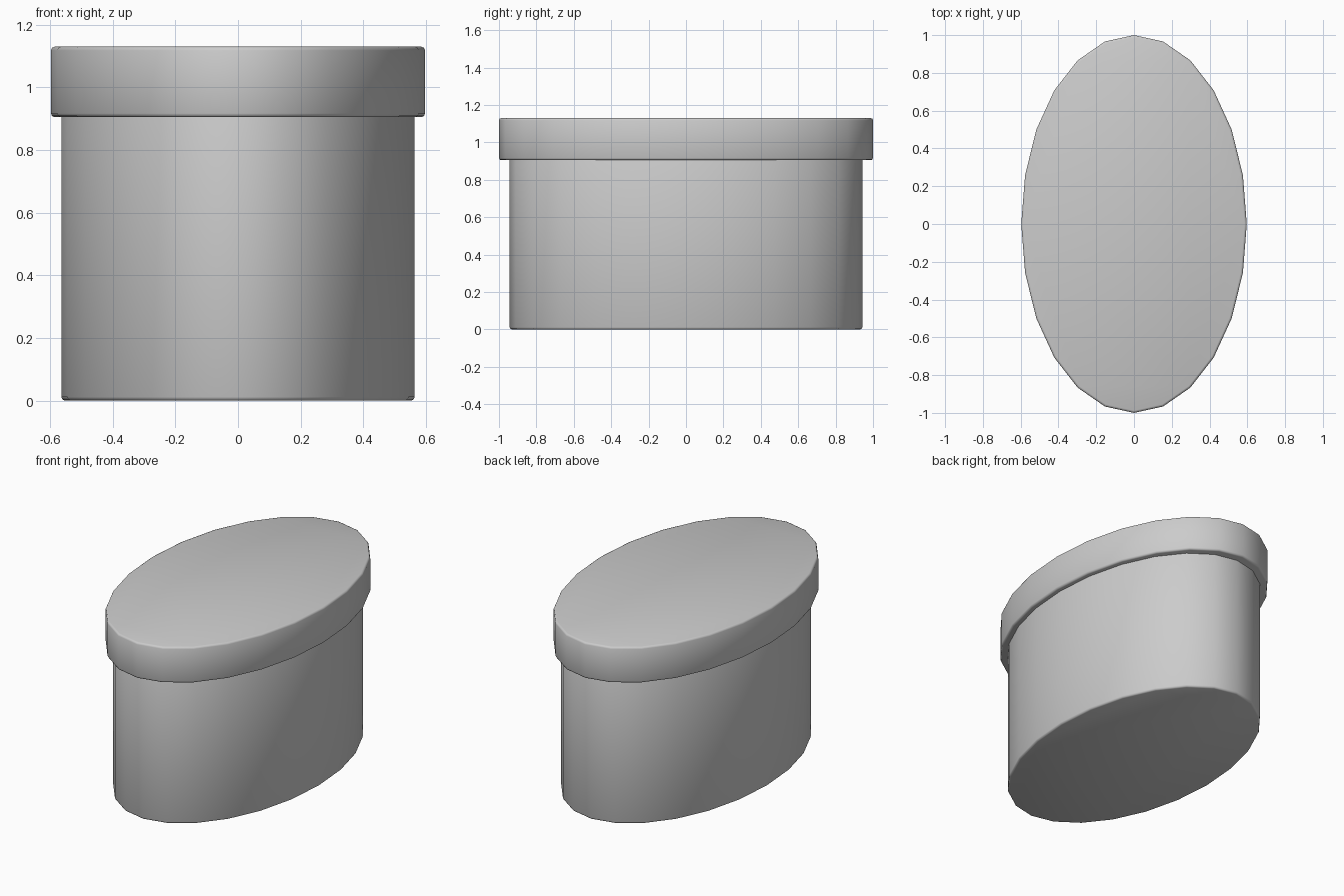
import bpy
import math

cube = bpy.data.objects.get("Cube")
if cube:
    bpy.data.objects.remove(cube, do_unlink=True)

grey = bpy.data.materials.new("light grey")
grey.use_nodes = True
colour = (0.6, 0.6, 0.6, 1)
grey.diffuse_color = colour
grey.node_tree.nodes["Principled BSDF"].inputs["Base Color"].default_value = colour


def oval(name, rx, ry, bottom, top, bevel):
    """Low-sided oval drum with softened rims."""
    bpy.ops.mesh.primitive_cylinder_add(
        vertices=24, radius=1, depth=top - bottom,
        location=(0, 0, (bottom + top) / 2))
    obj = bpy.context.object
    obj.name = name
    obj.scale = (rx, ry, 1)
    bpy.ops.object.transform_apply(location=False, rotation=False, scale=True)
    obj.data.materials.append(grey)
    rim = obj.modifiers.new("soft rims", "BEVEL")
    rim.width = bevel
    rim.segments = 2
    rim.limit_method = "ANGLE"
    rim.angle_limit = math.radians(60)
    bpy.ops.object.modifier_apply(modifier=rim.name)
    bpy.ops.object.shade_smooth_by_angle(angle=math.radians(50))
    return obj


# Box body, tucked up into the lid
oval("box_body", 0.564, 0.943, 0, 1.0, 0.012)

# Overhanging lid
oval("box_lid", 0.597, 1.0, 0.905, 1.13, 0.012)
